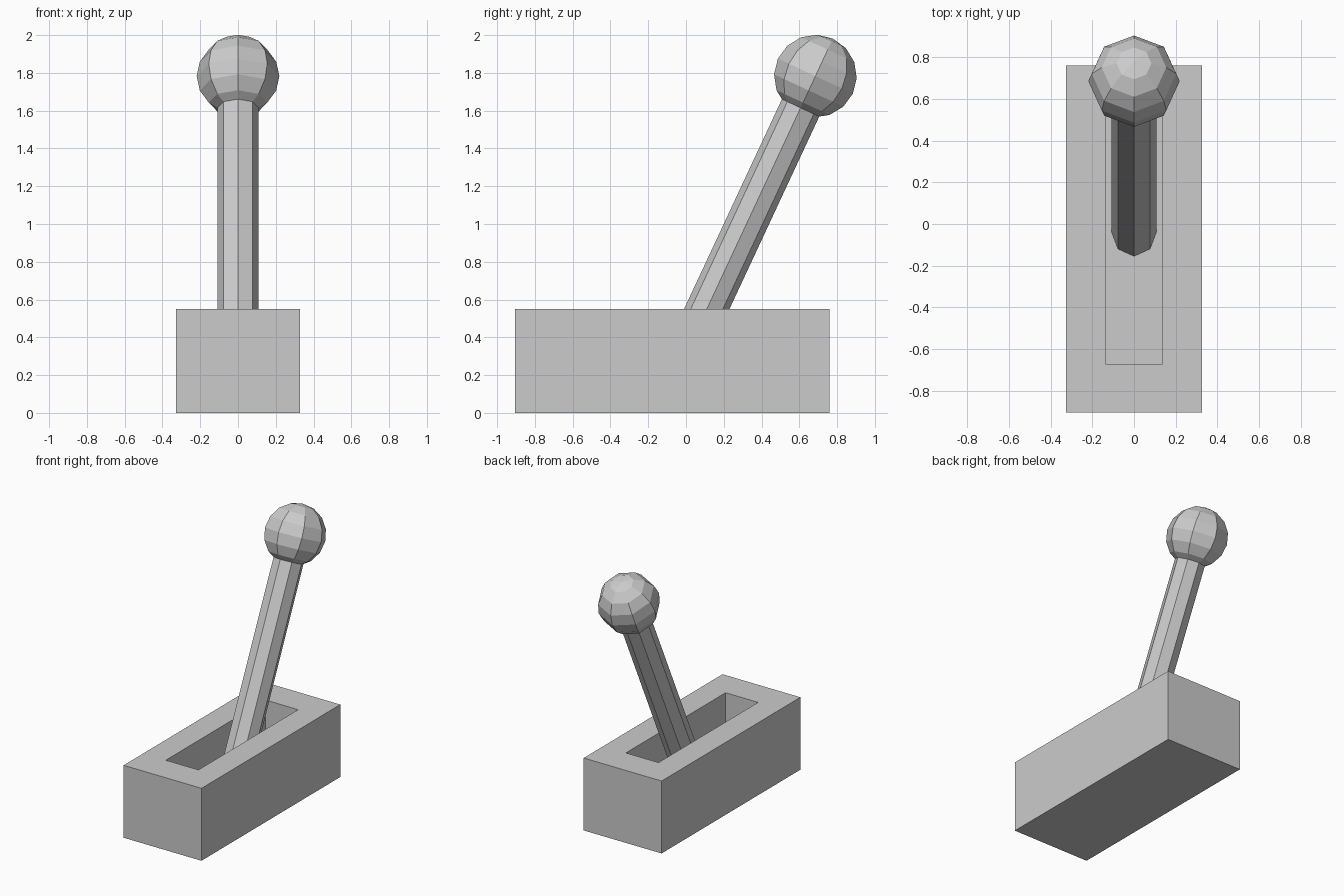
import bpy, bmesh
from math import radians, sin, cos
from mathutils import Vector, Matrix

if "Cube" in bpy.data.objects:
    bpy.data.objects.remove(bpy.data.objects["Cube"])

TILT = radians(-25)                       # lever leans towards +y
BALL = Vector((0, 0.685, 1.783))
AXIS = Vector((0, sin(-TILT), cos(TILT)))
ROT = Matrix.Rotation(TILT, 4, 'X')


def add_object(name, bm):
    bmesh.ops.recalc_face_normals(bm, faces=bm.faces)
    mesh = bpy.data.meshes.new(name)
    bm.to_mesh(mesh)
    bm.free()
    obj = bpy.data.objects.new(name, mesh)
    bpy.context.collection.objects.link(obj)
    return obj


# base block with a sunken slot, made from stacked rectangular loops
bm = bmesh.new()
Y_MID = -0.0725
loops = [[bm.verts.new((sx * hx, Y_MID + sy * hy, z))
          for sx, sy in ((-1, -1), (1, -1), (1, 1), (-1, 1))]
         for hx, hy, z in ((0.327, 0.8325, 0), (0.327, 0.8325, 0.55),
                           (0.137, 0.598, 0.55), (0.137, 0.598, 0.24))]
for low, high in zip(loops, loops[1:]):
    for i in range(4):
        j = (i + 1) % 4
        bm.faces.new((low[i], low[j], high[j], high[i]))
bm.faces.new(loops[0])
bm.faces.new(loops[-1])
add_object("slotted_base", bm)

# octagonal lever shaft, from just under the slot floor into the ball
bm = bmesh.new()
start, end = BALL - AXIS * 1.77, BALL - AXIS * 0.15
bmesh.ops.create_cone(bm, cap_ends=True, segments=8, radius1=0.109, radius2=0.109,
                      depth=(end - start).length,
                      matrix=Matrix.Translation((start + end) / 2) @ ROT)
add_object("lever_shaft", bm)

# faceted ball knob aligned with the shaft
bm = bmesh.new()
bmesh.ops.create_uvsphere(bm, u_segments=8, v_segments=8, radius=0.219,
                          matrix=Matrix.Translation(BALL) @ ROT)
add_object("lever_knob", bm)
